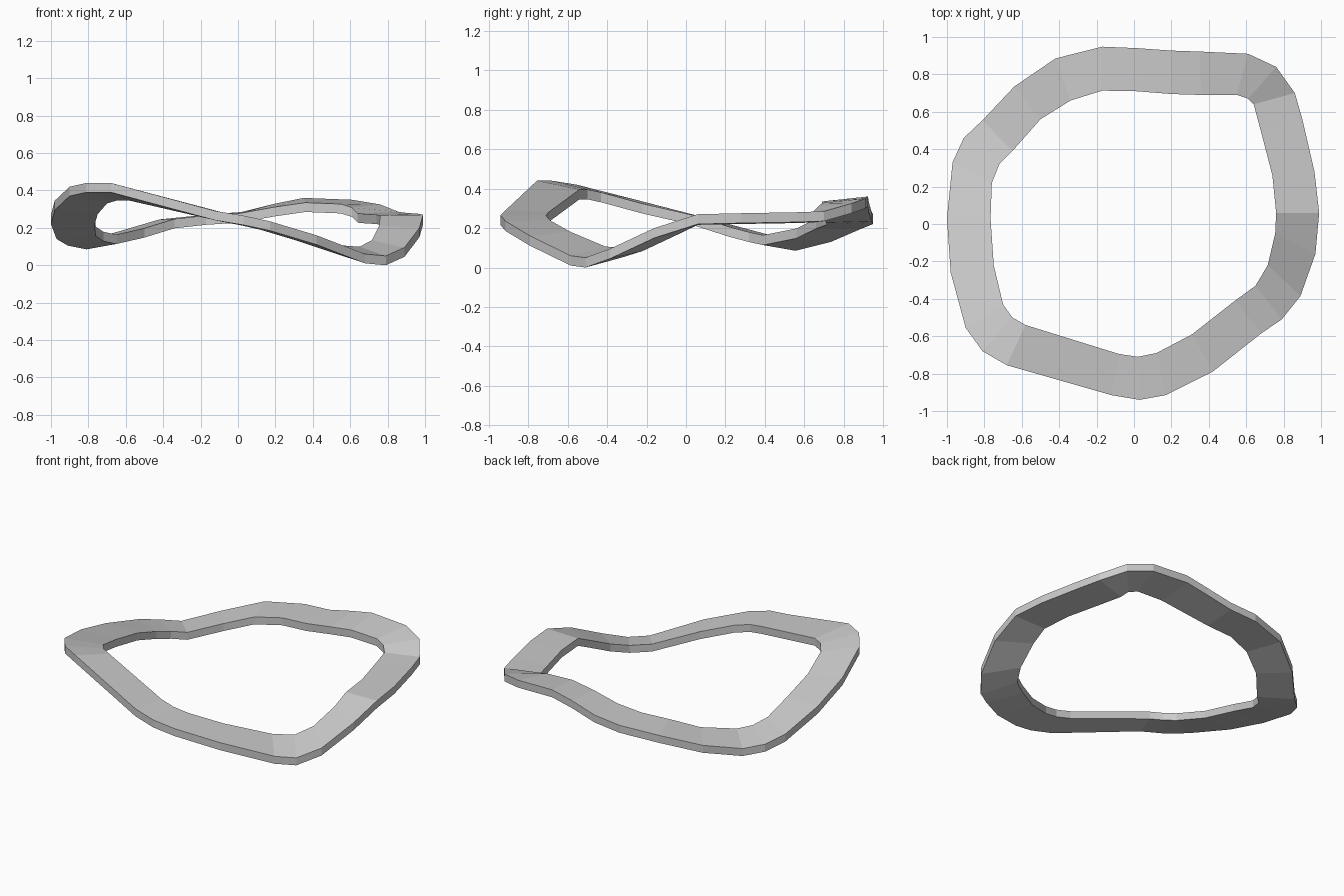
import bpy, bmesh

THICK = 0.05
MID = 0.255      # neutral height of the top face

# stations around the ring: outer x, outer y, outer top z, inner x, inner y
STATIONS = [
    (0.99, 0.06, .27, .76, .06), (0.965, .28, .275, .74, .26),
    (0.90, .56, .28, .68, .49), (0.86, .70, .285, .64, .64),
    (0.76, .84, .325, .61, .67), (0.61, .91, .35, .55, .69),
    (0.35, .922, .36, .36, .69), (0.20, .927, .33, .20, .695),
    (0.02, .94, .285, .01, .71), (-0.17, .948, .27, -.17, .713),
    (-0.42, .885, .245, -.34, .66), (-0.64, .735, .18, -.50, .56),
    (-0.81, .555, .135, -.65, .39), (-0.91, .46, .155, -.72, .32),
    (-0.97, .33, .19, -.76, .22), (-1.0, .03, .27, -.767, .03),
    (-0.98, -.26, .345, -.75, -.22), (-0.90, -.555, .42, -.70, -.43),
    (-0.81, -.68, .44, -.65, -.50), (-0.68, -.755, .44, -.58, -.54),
    (-0.12, -.915, .29, -.08, -.695), (0.03, -.94, .265, .02, -.71),
    (0.17, -.915, .235, .12, -.69), (0.42, -.79, .16, .31, -.59),
    (0.68, -.585, .06, .54, -.41), (0.79, -.51, .05, .65, -.33),
    (0.89, -.385, .095, .715, -.22), (0.97, -.16, .20, .755, -.05),
]

# flat rectangular section swept around the wavy loop
bm = bmesh.new()
rings = []
for ox, oy, z, ix, iy in STATIONS:
    iz = MID + (z - MID) * 0.76      # waves fade towards the centre
    section = [(ox, oy, z), (ix, iy, iz), (ix, iy, iz - THICK), (ox, oy, z - THICK)]
    rings.append([bm.verts.new(p) for p in section])

for i, a in enumerate(rings):
    b = rings[(i + 1) % len(rings)]
    for j in range(4):
        k = (j + 1) % 4
        bm.faces.new((a[j], b[j], b[k], a[k]))
bmesh.ops.recalc_face_normals(bm, faces=bm.faces)

mesh = bpy.data.meshes.new("wavy_ring")
bm.to_mesh(mesh)
bm.free()
ring = bpy.data.objects.new("wavy_ring", mesh)
bpy.context.collection.objects.link(ring)
